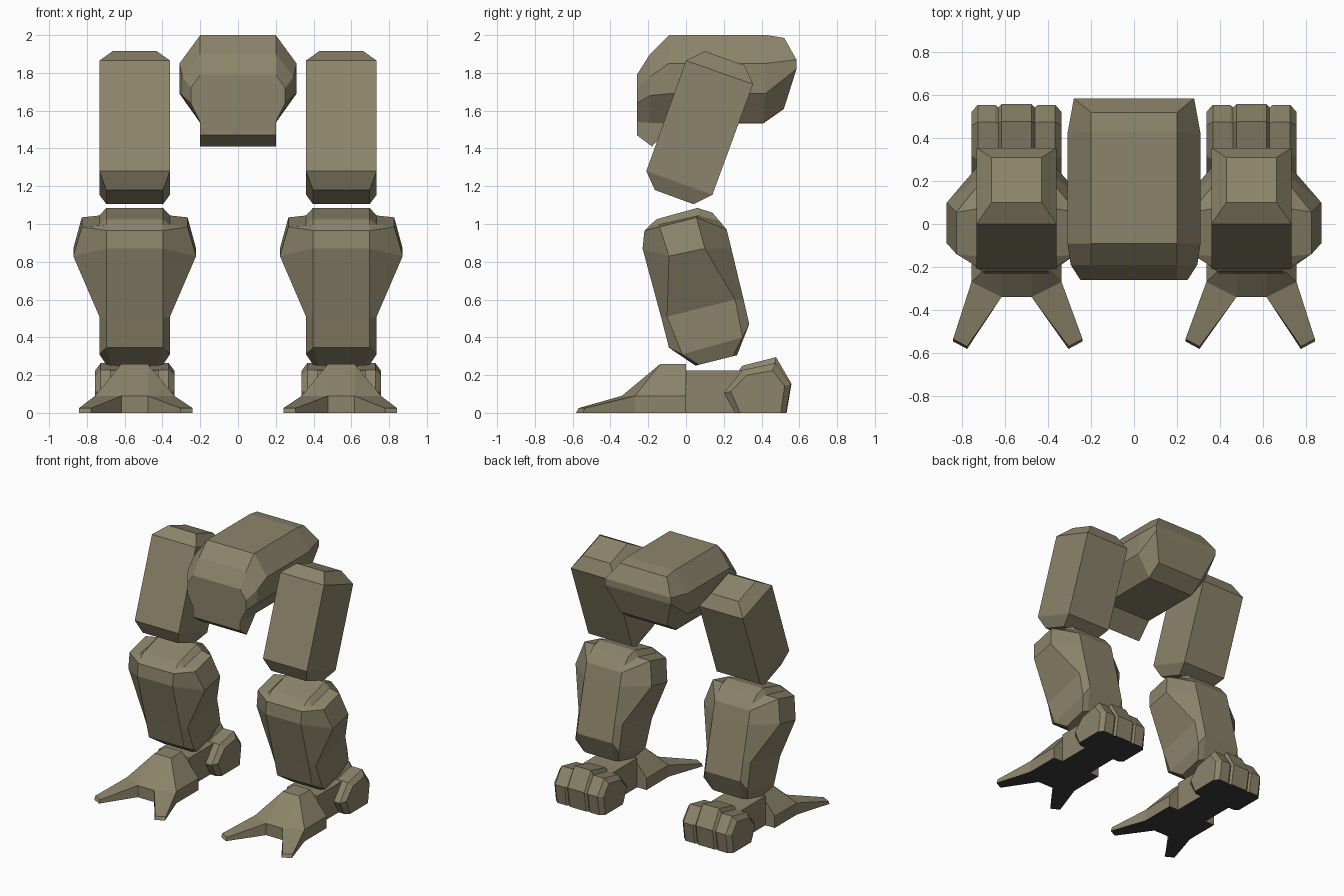
import bpy, bmesh

if "Cube" in bpy.data.objects:
    bpy.data.objects.remove(bpy.data.objects["Cube"])


def material(name, colour):
    m = bpy.data.materials.new(name)
    m.diffuse_color = (*colour, 1)
    m.use_nodes = True
    m.node_tree.nodes["Principled BSDF"].inputs["Base Color"].default_value = m.diffuse_color
    return m


olive = material("olive_drab_paint", (0.262, 0.231, 0.145))
black = material("black_sole", (0.045, 0.045, 0.045))


def make(name, verts, faces, dx=0.0):
    """Flat-shaded object shifted sideways by dx; faces on the ground are soles."""
    bm = bmesh.new()
    vs = [bm.verts.new((x + dx, y, z)) for x, y, z in verts]
    for f in faces:
        face = bm.faces.new([vs[i] for i in f])
        face.material_index = int(all(v.co.z < .001 for v in face.verts))
    bmesh.ops.recalc_face_normals(bm, faces=bm.faces)
    me = bpy.data.meshes.new(name)
    bm.to_mesh(me)
    bm.free()
    me.materials.append(olive)
    me.materials.append(black)
    ob = bpy.data.objects.new(name, me)
    bpy.context.collection.objects.link(ob)
    return ob


def loft(name, rings, dx=0.0):
    """Skin a stack of closed rings and cap both ends with strips of quads."""
    n = len(rings[0])
    verts = [p for r in rings for p in r]
    faces = []
    for base in (0, len(verts) - n):
        for i in range(n // 2 - 1):
            faces.append([base + k for k in (i, i + 1, n - 2 - i, n - 1 - i)])
    for r in range(len(rings) - 1):
        for i in range(n):
            j = (i + 1) % n
            faces.append((r * n + i, r * n + j, (r + 1) * n + j, (r + 1) * n + i))
    return make(name, verts, faces, dx)


def mirrored(half):
    """Close a half section by mirroring it across its own centre plane."""
    return half + [(-x, y, z) for x, y, z in reversed(half)]


# pelvis: sections from front to back, each listed top to bottom
loft("pelvis", [mirrored(s) for s in [
    [(.20, -.26, 1.79), (.25, -.26, 1.72), (.25, -.26, 1.64), (.20, -.26, 1.54), (.20, -.26, 1.47)],
    [(.20, -.19, 1.90), (.295, -.19, 1.78), (.295, -.19, 1.68), (.20, -.19, 1.535), (.20, -.18, 1.41)],
    [(.20, -.09, 2.00), (.31, -.09, 1.85), (.31, -.09, 1.69), (.20, -.08, 1.536), (.20, -.07, 1.533)],
    [(.20, .43, 2.00), (.31, .42, 1.85), (.31, .42, 1.69), (.20, .41, 1.536), (.20, .41, 1.533)],
    [(.20, .52, 1.985), (.28, .585, 1.87), (.28, .585, 1.82), (.20, .52, 1.615), (.20, .52, 1.61)],
]])

# thigh: half width, front (y, z), back (y, z), bottom to top
thigh = [(.15, -.165, 1.18, .04, 1.105), (.187, -.21, 1.28, .14, 1.155),
         (.187, 0, 1.865, .355, 1.74), (.117, .10, 1.915, .31, 1.84)]
thigh_rings = [mirrored([(w, y0, z0), (w, y1, z1)]) for w, y0, z0, y1, z1 in thigh]

# shin: front edge, side front, side back, back edge, bottom to top
shin_rings = [mirrored(s) for s in [
    [(.12, .05, .25), (.15, .07, .255), (.15, .25, .30), (.12, .27, .305)],
    [(.15, -.09, .345), (.187, -.02, .31), (.187, .30, .40), (.15, .335, .47)],
    [(.15, -.13, .50), (.187, -.10, .51), (.187, .26, .60), (.15, .305, .60)],
    [(.15, -.23, .87), (.325, -.09, .83), (.325, .10, .87), (.15, .24, .87)],
    [(.15, -.22, .965), (.28, -.14, .985), (.28, .055, 1.035), (.15, .215, .97)],
    [(.15, -.19, .995), (.187, -.15, .995), (.187, .07, 1.045), (.15, .18, 1.013)],
    [(.15, -.155, 1.025), (.15, -.14, 1.03), (.15, .06, 1.085), (.15, .14, 1.06)],
]]

# forefoot: half outline of the forked toes with the height of its upper edge
outline = [(.07, -.34, .09), (.23, -.57, .025), (.295, -.535, .025),
           (.21, -.27, .09), (.21, 0, .09)]
full = outline + [(-x if y > -.5 else -x - .012, y, z) for x, y, z in reversed(outline)]
foot_verts = [(x, y if y > -.5 else y - .012, 0) for x, y, z in full] + full
foot_verts += [(.07, -.135, .26), (.07, 0, .26), (-.07, 0, .26), (-.07, -.135, .26)]
foot_faces = [(i, (i + 1) % 10, (i + 1) % 10 + 10, i + 10) for i in range(10)]
foot_faces += [(20, 21, 22, 23), (10, 20, 23, 19), (14, 15, 22, 21),
               (10, 11, 12, 13), (19, 18, 17, 16),
               (10, 13, 20), (19, 16, 23), (13, 14, 21, 20), (16, 15, 22, 23),
               (0, 1, 2, 3), (9, 8, 7, 6), (0, 3, 6, 9), (3, 4, 5, 6)]

# heel: six-sided profile swept sideways, a tall middle lobe and two lower outer lobes
hexagon = [(.20, .10), (.30, .25), (.475, .295), (.555, .155), (.53, 0), (.26, 0)]
lobes = [(.21, .80, .57), (.18, 1.0, .81), (.10, 1.0, .81), (.085, .93, .80), (.07, 1.02, 1.0)]
lobes = [(-x, sy, sz) for x, sy, sz in lobes] + lobes[::-1]
heel_rings = [[(x, .39 + (y - .39) * sy, 0 if z == 0 else .13 + (z - .13) * sz)
               for y, z in hexagon] for x, sy, sz in lobes]

# instep block joining forefoot and heel
block_rings = [[(x, y, z) for x, y in ((-.13, 0), (.13, 0), (.13, .45), (-.13, .45))]
               for z in (0, .225)]

for name, side in (("right", -1), ("left", 1)):
    dx = .547 * side
    loft(name + "_thigh", thigh_rings, dx)
    loft(name + "_shin", shin_rings, dx)
    make(name + "_forefoot", [(x * side, y, z) for x, y, z in foot_verts], foot_faces, dx)
    loft(name + "_instep", block_rings, dx)
    loft(name + "_heel", heel_rings, dx)
